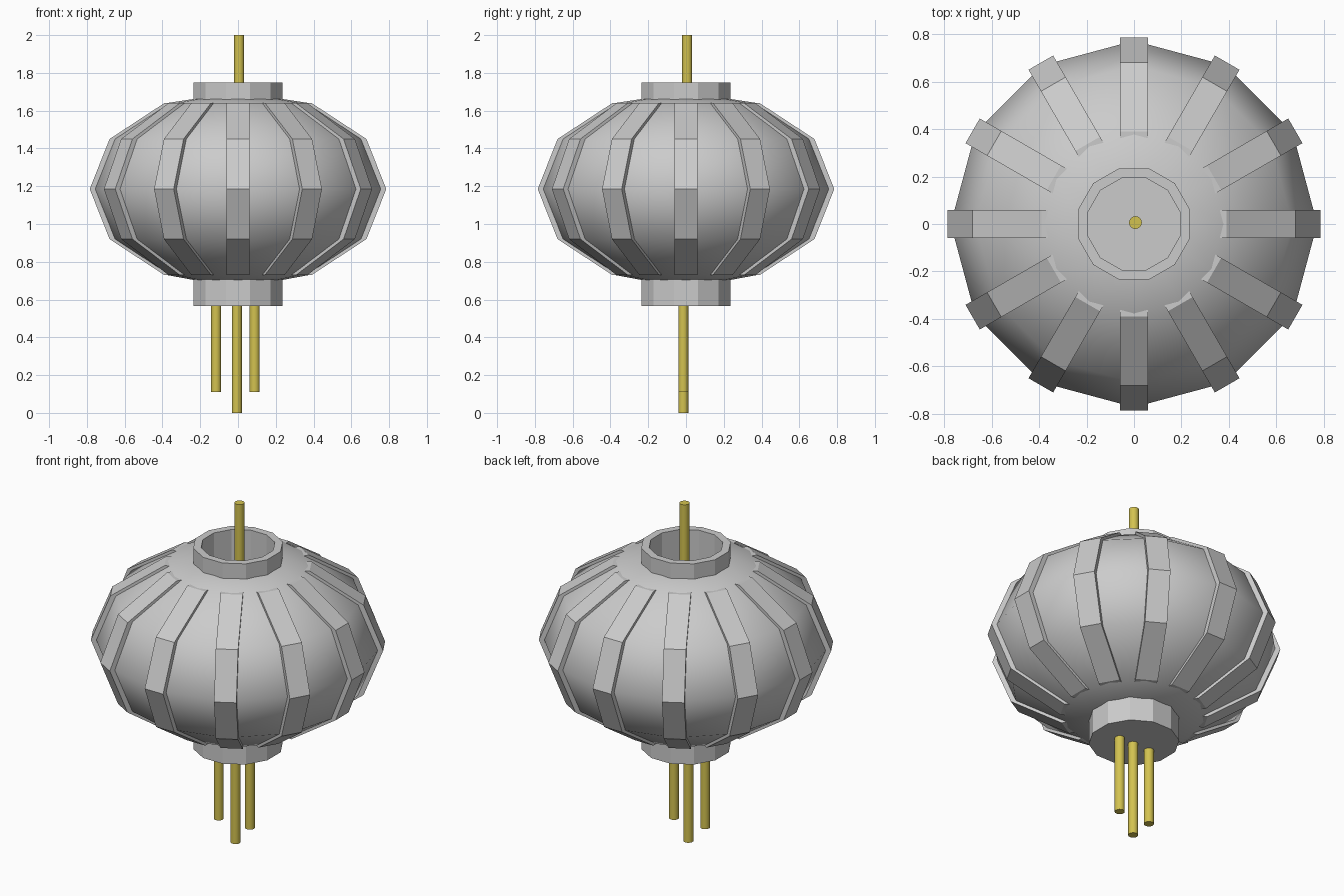
import bpy, bmesh
from math import sin, cos, pi, radians
from mathutils import Matrix, Vector

if "Cube" in bpy.data.objects:
    bpy.data.objects.remove(bpy.data.objects["Cube"])

SIDES = 12


def material(name, color):
    m = bpy.data.materials.new(name)
    m.use_nodes = True
    m.diffuse_color = color
    m.node_tree.nodes["Principled BSDF"].inputs["Base Color"].default_value = color
    return m


grey = material("lantern grey", (0.6, 0.6, 0.6, 1))
gold = material("cord gold", (0.65, 0.54, 0.08, 1))


def finish(name, bm, mat, angle=None):
    bmesh.ops.recalc_face_normals(bm, faces=bm.faces)
    mesh = bpy.data.meshes.new(name)
    bm.to_mesh(mesh)
    bm.free()
    mesh.materials.append(mat)
    ob = bpy.data.objects.new(name, mesh)
    bpy.context.collection.objects.link(ob)
    if angle:
        bpy.ops.object.select_all(action="DESELECT")
        ob.select_set(True)
        bpy.context.view_layer.objects.active = ob
        bpy.ops.object.shade_smooth_by_angle(angle=radians(angle))


def lathe(name, profile, turn=0.0, angle=None, capped=False):
    """Spin (radius, z) points round the vertical axis."""
    bm = bmesh.new()
    rings = [[bm.verts.new((r * cos(turn + 2 * pi * i / SIDES),
                            r * sin(turn + 2 * pi * i / SIDES), z))
              for i in range(SIDES)] for r, z in profile]
    for a, b in zip(rings, rings[1:]):
        for i in range(SIDES):
            j = (i + 1) % SIDES
            bm.faces.new((a[i], a[j], b[j], b[i]))
    if capped:
        bm.faces.new(rings[0])
        bm.faces.new(rings[-1])
    finish(name, bm, grey, angle)


def rod(name, x, y, bottom, top):
    bm = bmesh.new()
    bmesh.ops.create_cone(bm, cap_ends=True, segments=16, radius1=0.027,
                          radius2=0.027, depth=top - bottom,
                          matrix=Matrix.Translation((x, y, (top + bottom) / 2)))
    finish(name, bm, gold, 40)


# Rounded shade running from the lower collar to the upper collar
curve = [(0.39, 0.73), (0.68, 0.92), (0.785, 1.185), (0.68, 1.45), (0.39, 1.64)]
panel = [(r - 0.013, z) for r, z in curve]
lathe("shade", [(0.215, 0.70)] + panel + [(0.215, 1.665)], angle=60)

# Collars joined by an inner tube with a closed floor
lathe("collars", [(0.243, 0.565), (0.243, 0.71), (0.205, 0.71), (0.205, 1.66),
                  (0.243, 1.66), (0.243, 1.75), (0.2, 1.75), (0.2, 0.6)],
      turn=pi / SIDES, capped=True)

# Twelve raised ribs following the shade
bm = bmesh.new()
for k in range(SIDES):
    spin = Matrix.Rotation(2 * pi * k / SIDES, 3, "Z")
    loops = []
    for r, z in curve:
        corners = ((r, -0.06), (r, 0.06), (r - 0.06, 0.06), (r - 0.06, -0.06))
        loops.append([bm.verts.new(spin @ Vector((x, y, z))) for x, y in corners])
    for a, b in zip(loops, loops[1:]):
        for i in range(4):
            j = (i + 1) % 4
            bm.faces.new((a[i], a[j], b[j], b[i]))
    bm.faces.new(loops[0])
    bm.faces.new(loops[-1])
finish("ribs", bm, grey)

# Hanging cord and tassels
rod("hanging_cord", 0.006, 0.006, 0.6, 2.0)
rod("tassel_centre", -0.006, -0.014, 0.0, 0.58)
rod("tassel_right", -0.116, -0.014, 0.11, 0.58)
rod("tassel_left", 0.088, -0.014, 0.11, 0.58)
